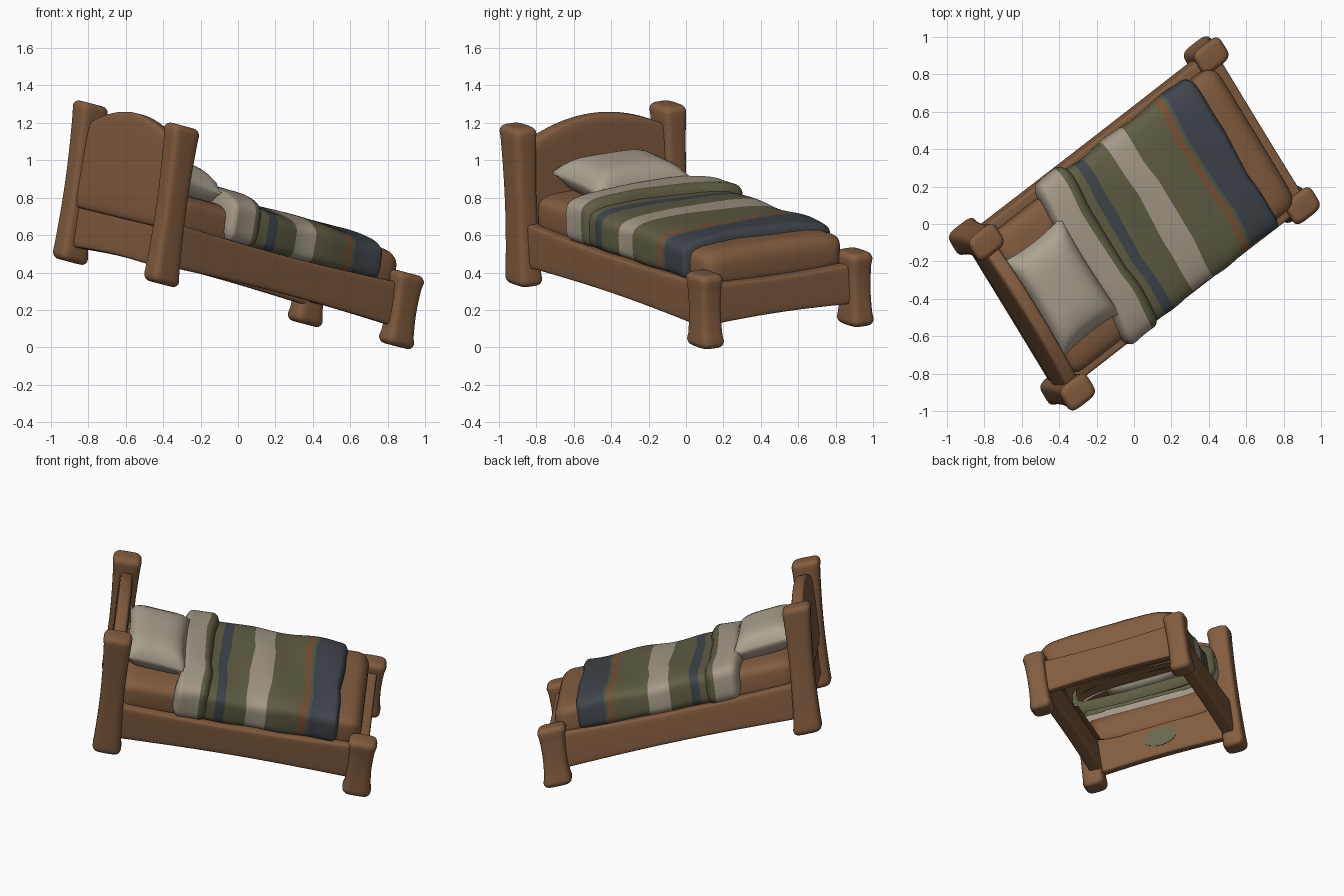
import bpy, bmesh, math
from mathutils import Matrix, Vector

cube = bpy.data.objects.get("Cube")
if cube:
    bpy.data.objects.remove(cube, do_unlink=True)

# Bed frame axes (length, width, height) placed in the world, slightly skewed
ORIGIN = (-0.03, 0.016, 0.255)
AXES = ((0.775, 0.60, -0.205), (-0.515, 0.845, 0.125), (0.16, -0.02, 0.987))
PLACE = Matrix([[AXES[c][r] for c in range(3)] + [ORIGIN[r]] for r in range(3)] + [[0, 0, 0, 1]])


def material(name, rgb):
    m = bpy.data.materials.new(name)
    m.use_nodes = True
    m.diffuse_color = (*rgb, 1)
    m.node_tree.nodes["Principled BSDF"].inputs["Base Color"].default_value = (*rgb, 1)
    return m


WOOD = material("brown wood", (0.228, 0.11, 0.05))
BEIGE = material("beige wool", (0.378, 0.322, 0.25))
LINEN = material("pale linen", (0.41, 0.365, 0.285))
OLIVE = material("olive wool", (0.118, 0.112, 0.057))
NAVY = material("slate blue wool", (0.05, 0.061, 0.074))
RUST = material("rust wool", (0.2, 0.085, 0.035))
SAGE = material("sage wool", (0.08, 0.1, 0.07))
MOSS = material("faded green", (0.135, 0.14, 0.08))


def finish(name, bm, mats):
    bmesh.ops.recalc_face_normals(bm, faces=bm.faces)
    mesh = bpy.data.meshes.new(name)
    bm.to_mesh(mesh)
    bm.free()
    mesh.transform(PLACE)
    for m in mats:
        mesh.materials.append(m)
    obj = bpy.data.objects.new(name, mesh)
    bpy.context.collection.objects.link(obj)
    bpy.ops.object.select_all(action="DESELECT")
    obj.select_set(True)
    bpy.context.view_layer.objects.active = obj
    bpy.ops.object.shade_smooth_by_angle(angle=math.radians(45))


def loft(name, axis, stations, mats, power=6, sides=40, pick=None, warp=None, keep=None, caps=True):
    """Skin rounded-square sections; a station is (t, half a, half b, centre a, centre b)."""
    bm = bmesh.new()
    rings = []
    for t, ha, hb, ca, cb in stations:
        ring = []
        for i in range(sides):
            ang = math.tau * (i + 0.5) / sides
            c, s = math.cos(ang), math.sin(ang)
            p = [ca + ha * math.copysign(abs(c) ** (2 / power), c),
                 cb + hb * math.copysign(abs(s) ** (2 / power), s)]
            p.insert(axis, t)
            p = Vector(p)
            ring.append(bm.verts.new(warp(p) if warp else p))
        rings.append(ring)
    for k in range(len(rings) - 1):
        mid = (stations[k][0] + stations[k + 1][0]) / 2
        for i in range(sides):
            j = (i + 1) % sides
            quad = (rings[k][i], rings[k][j], rings[k + 1][j], rings[k + 1][i])
            if keep and not keep(sum((v.co for v in quad), Vector()) / 4):
                continue
            bm.faces.new(quad).material_index = pick(mid) if pick else 0
    if caps:
        bm.faces.new(rings[0])
        bm.faces.new(rings[-1])
    loose = [v for v in bm.verts if not v.link_faces]
    bmesh.ops.delete(bm, geom=loose, context="VERTS")
    finish(name, bm, mats)


def rounded(stations, r, depth=None):
    """Round both ends over length r, drawing the section in by depth."""
    depth = depth or r

    def end(st, sign):
        out = []
        for k in range(5):
            a = math.pi / 2 * k / 5
            inset = depth * (1 - math.sin(a))
            out.append((st[0] + sign * r * (1 - math.cos(a)), st[1] - inset, st[2] - inset, *st[3:]))
        return out
    first, last = stations[0], stations[-1]
    body = [s for s in stations if first[0] + r < s[0] < last[0] - r]
    return (end(first, 1) + [(first[0] + r, *first[1:])] + body
            + [(last[0] - r, *last[1:])] + end(last, -1)[::-1])


def pinched(lo, hi, half, ca, cb, a_pinch=0.0, b_pinch=0.0, lean=0.0):
    """Stations that narrow smoothly toward the middle."""
    out = []
    for k in range(13):
        f = k / 12
        n = math.sin(math.pi * f)
        out.append((lo + (hi - lo) * f, half[0] - a_pinch * n, half[1] - b_pinch * n, ca + lean * f, cb))
    return out


# Four flared corner posts and the side rails
for side, tag in ((-1, "right"), (1, "left")):
    for u, top, end, lean in ((-0.805, 0.83, "head", -0.025), (0.815, 0.375, "foot", 0)):
        st = pinched(-0.022, top, (0.092, 0.073), u, side * 0.474, 0.015, 0.009, lean)
        loft(f"{end}_post_{tag}", 2, rounded(st, 0.035, 0.03), [WOOD], 4)
    st = pinched(-0.78, 0.78, (0.042, 0.118), side * 0.45, 0.195, 0.0, 0.018)
    loft(f"side_rail_{tag}", 0, st, [WOOD], 8)

# End rails
loft("foot_rail", 1, pinched(-0.45, 0.45, (0.04, 0.108), 0.815, 0.205, 0, 0.012), [WOOD], 8)
loft("head_rail", 1, pinched(-0.44, 0.44, (0.042, 0.118), -0.80, 0.178, 0, 0.012), [WOOD], 8)

# Arched headboard panel
arch = []
for k in range(21):
    v = -0.44 + 0.88 * k / 20
    top = 0.725 + 0.112 * (1 - (v / 0.44) ** 2)
    arch.append((v, 0.046, (top - 0.27) / 2, -0.82, (top + 0.27) / 2))
loft("headboard", 1, arch, [WOOD], 6)

# Mattress: a shell open underneath and beneath the lower blanket
shell = [(-0.77 + 1.565 * k / 12, 0.44, 0.115, 0, 0.362) for k in range(13)]
loft("mattress", 0, rounded(shell, 0.08), [WOOD], 5, 48,
     keep=lambda c: c.z > 0.258 and not 0.02 < c.x < 0.54)


# Striped blanket: (end of stripe along the bed, material index)
STRIPES = ((-0.16, 0), (-0.1, 1), (0.045, 0), (0.185, 2), (0.395, 0), (0.433, 3), (0.452, 4), (0.64, 1))


def stripe(u):
    return next((m for end, m in STRIPES if u < end), 1)


def ripple(p):
    q = p.copy()
    q.x += 0.009 * math.sin(8 * p.y + 9 * p.x) + 0.004 * math.sin(19 * p.y)
    if p.z > 0.4:
        q.z += 0.007 * math.sin(13 * p.x + 5 * p.y) + 0.012 * math.cos(3.2 * p.y)
    q.y += 0.006 * math.sin(17 * p.x)
    return q


def above_hem(c):
    return c.z > 0.285


stations = []
start = -0.30
for end, _ in STRIPES:
    n = max(1, round((end - start) / 0.03))
    for k in range(n):
        stations.append((start + (end - start) * k / n, 0.472, 0.1185, 0, 0.3885))
    start = end
stations.append((start, *stations[-1][1:]))
loft("blanket", 0, rounded(stations, 0.035, 0.045), [OLIVE, NAVY, BEIGE, RUST, SAGE], 5, 64,
     stripe, ripple, above_hem, False)

# Turned-down blanket fold
fold = [(-0.415 + 0.215 * k / 18, 0.502, 0.14, 0.008, 0.408) for k in range(19)]
loft("blanket_fold", 0, rounded(fold, 0.045, 0.085), [BEIGE, OLIVE], 5, 64,
     lambda u: 0 if u < -0.262 else 1, ripple, above_hem, False)

# Pillow: a plump cushion with pinched corners, tilted slightly to the headboard
bm = bmesh.new()
bmesh.ops.create_cube(bm, size=2)
bmesh.ops.subdivide_edges(bm, edges=bm.edges[:], cuts=13, use_grid_fill=True)
for vert in bm.verts:
    x, y, z = vert.co
    plump = (max(0, 1 - x ** 4) * max(0, 1 - y ** 4)) ** 0.55
    u = x * 0.2 * (1 - 0.06 * (1 - y * y))
    v = y * 0.305 * (1 - 0.06 * (1 - x * x))
    vert.co = (-0.57 + u, v, 0.548 - 0.08 * u + z * (0.006 + 0.1 * plump))
finish("pillow", bm, [LINEN])

# Small oval patch inside the head rail
bm = bmesh.new()
bmesh.ops.create_cone(bm, cap_ends=True, segments=32, radius1=1, radius2=1, depth=1)
for vert in bm.verts:
    x, y, z = vert.co
    vert.co = (-0.757 + z * 0.008, x * 0.11, 0.19 + y * 0.058)
finish("head_rail_patch", bm, [MOSS])
